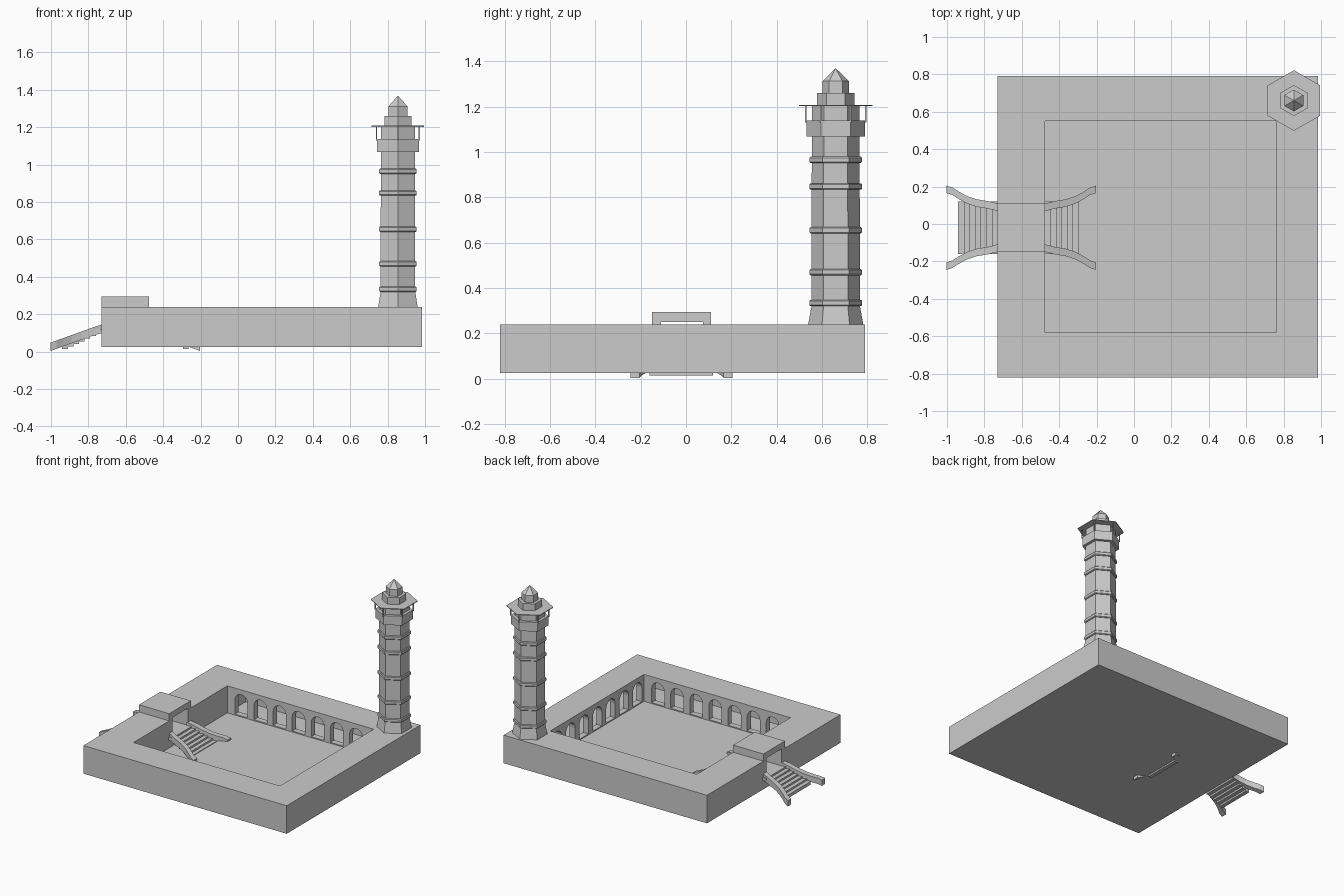
import bpy, bmesh, math
from mathutils import Vector

if "Cube" in bpy.data.objects:
    bpy.data.objects.remove(bpy.data.objects["Cube"])

stone = bpy.data.materials.new("light_grey_stone")
stone.diffuse_color = (0.6, 0.6, 0.6, 1)
stone.use_nodes = True
stone.node_tree.nodes["Principled BSDF"].inputs["Base Color"].default_value = stone.diffuse_color


def finish(name, bm):
    bmesh.ops.recalc_face_normals(bm, faces=bm.faces)
    me = bpy.data.meshes.new(name)
    bm.to_mesh(me)
    bm.free()
    me.materials.append(stone)
    ob = bpy.data.objects.new(name, me)
    bpy.context.collection.objects.link(ob)
    return ob


def add_box(bm, x0, x1, y0, y1, z0, z1):
    vs = bmesh.ops.create_cube(bm, size=1)["verts"]
    for v in vs:
        v.co = ((x0 + x1) / 2 + v.co.x * (x1 - x0),
                (y0 + y1) / 2 + v.co.y * (y1 - y0),
                (z0 + z1) / 2 + v.co.z * (z1 - z0))


def boxes(name, *dims):
    bm = bmesh.new()
    for d in dims:
        add_box(bm, *d)
    return finish(name, bm)


def loft(name, rings):
    """Join rings of points into a capped solid."""
    bm = bmesh.new()
    rows = [[bm.verts.new(p) for p in r] for r in rings]
    n = len(rows[0])
    for a, b in zip(rows, rows[1:]):
        for i in range(n):
            j = (i + 1) % n
            bm.faces.new((a[i], a[j], b[j], b[i]))
    bm.faces.new(rows[0])
    bm.faces.new(rows[-1])
    return finish(name, bm)


# main dimensions: outer walls, courtyard, heights
X0, X1, Y0, Y1 = -0.73, 0.985, -0.82, 0.79
CX0, CX1, CY0, CY1 = -0.475, 0.76, -0.58, 0.55
Z0, Z1 = 0.03, 0.24
T = 0.02

boxes("floor", (X0, X1, Y0, Y1, Z0 - 0.004, Z0 + 0.004))
boxes("outer_walls", (CX0, X1, Y0, Y0 + T, Z0, Z1), (CX0, X1, Y1 - T, Y1, Z0, Z1),
      (X1 - T, X1, Y0 + T, Y1 - T, Z0, Z1))
boxes("gallery_roof", (CX0, X1, Y0, CY0, Z1 - T, Z1), (CX0, X1, CY1, Y1, Z1 - T, Z1),
      (CX1, X1, CY0, CY1, Z1 - T, Z1))


# arcades on three sides of the courtyard
def arcade(name, start, along, out, length, first, pitch=0.161, count=7):
    start, along, out = Vector(start), Vector(along), Vector(out)
    hw, sill, spring, rise = 0.054, 0.042, 0.15, 0.055
    pts = [(0, sill)]
    for k in range(count):
        c = first + k * pitch
        pts.append((c - hw, sill))
        for i in range(9):
            a = math.pi * (1 - i / 8)
            pts.append((c + hw * math.cos(a), spring + rise * math.sin(a)))
        pts.append((c + hw, sill))
    pts += [(length, sill), (length, Z1 - 0.001), (0, Z1 - 0.001)]
    bm = bmesh.new()
    f = bm.faces.new([bm.verts.new(start + along * u + Vector((0, 0, z))) for u, z in pts])
    ext = bmesh.ops.extrude_face_region(bm, geom=[f])["geom"]
    bmesh.ops.translate(bm, vec=out * 0.045,
                        verts=[g for g in ext if isinstance(g, bmesh.types.BMVert)])
    bmesh.ops.triangulate(bm, faces=[g for g in bm.faces if len(g.verts) > 4])
    finish(name, bm)
    p, q = start, start + along * length + out * 0.045
    boxes(name + "_sill", (min(p.x, q.x), max(p.x, q.x), min(p.y, q.y), max(p.y, q.y), Z0, sill))


LX, LY = CX1 - CX0, CY1 - CY0
arcade("back_arcade", (CX0, CY1, 0), (1, 0, 0), (0, 1, 0), LX, 0.118)
arcade("front_arcade", (CX1, CY0, 0), (-1, 0, 0), (0, -1, 0), LX, 0.118)
arcade("right_arcade", (CX1, CY0, 0), (0, 1, 0), (1, 0, 0), LY, 0.08)

# entrance wing with a raised gate and a passage through it
GY0, GY1, GZ = -0.15, 0.11, 0.295
PY0, PY1, PZ0, PZ1 = -0.11, 0.075, 0.12, 0.25
boxes("entrance_wing", (X0, CX0, Y0, GY0, Z0, Z1), (X0, CX0, GY1, Y1, Z0, Z1))
boxes("gatehouse", (X0, CX0, GY0, PY0, Z0, GZ), (X0, CX0, PY1, GY1, Z0, GZ),
      (X0, CX0, PY0, PY1, Z0, PZ0), (X0, CX0, PY0, PY1, PZ1, GZ))


# stairs on both sides of the gate, with flaring side rails
def stairs(name, x, d):
    mid = -0.02
    treads = []
    n = 7
    for i in range(n):
        a, b = x + d * 0.03 * i, x + d * 0.03 * (i + 1)
        top = 0.12 - 0.0135 * i
        treads.append((min(a, b), max(a, b), mid - 0.14, mid + 0.14, top - 0.024, top))
    boxes(name + "_steps", *treads)
    path = [(-0.005, 0.108), (0.05, 0.122), (0.11, 0.132), (0.16, 0.148),
            (0.205, 0.172), (0.24, 0.195), (0.272, 0.205)]
    for s, side in ((-1, "front"), (1, "back")):
        rings = []
        for t, off in path:
            zc = 0.124 - 0.098 * max(t, 0) / 0.272
            y = mid + s * off
            rings.append([(x + d * t, y - 0.02, zc - 0.022), (x + d * t, y + 0.02, zc - 0.022),
                          (x + d * t, y + 0.02, zc + 0.022), (x + d * t, y - 0.02, zc + 0.022)])
        loft(f"{name}_{side}_rail", rings)


stairs("outer_stairs", X0, -1)
stairs("inner_stairs", CX0, 1)

# six-sided tower
TX, TY = 0.855, 0.66


def hexring(r, z):
    return [(TX + r * math.cos(math.radians(90 + 60 * k)),
             TY + r * math.sin(math.radians(90 + 60 * k)), z) for k in range(6)]


def hexpart(name, *prof):
    loft(name, [hexring(r, z) for r, z in prof])


hexpart("tower_base", (0.122, 0.238), (0.106, 0.325))
hexpart("tower_shaft", (0.107, 0.32), (0.105, 1.205))
for i, z in enumerate((0.334, 0.47, 0.655, 0.848, 0.965)):
    hexpart(f"tower_band_{i + 1}", (0.111, z - 0.014), (0.116, z - 0.009),
            (0.116, z + 0.009), (0.111, z + 0.014))
hexpart("balcony", (0.129, 1.068), (0.129, 1.138))
for k, (px, py, _) in enumerate(hexring(0.132, 0)):
    boxes(f"balcony_post_{k + 1}", (px - 0.003, px + 0.003, py - 0.003, py + 0.003, 1.13, 1.205))
hexpart("balcony_canopy", (0.162, 1.202), (0.162, 1.208))
hexpart("upper_turret", (0.083, 1.205), (0.083, 1.26))
hexpart("turret_cap", (0.058, 1.255), (0.058, 1.312), (0.001, 1.368))
